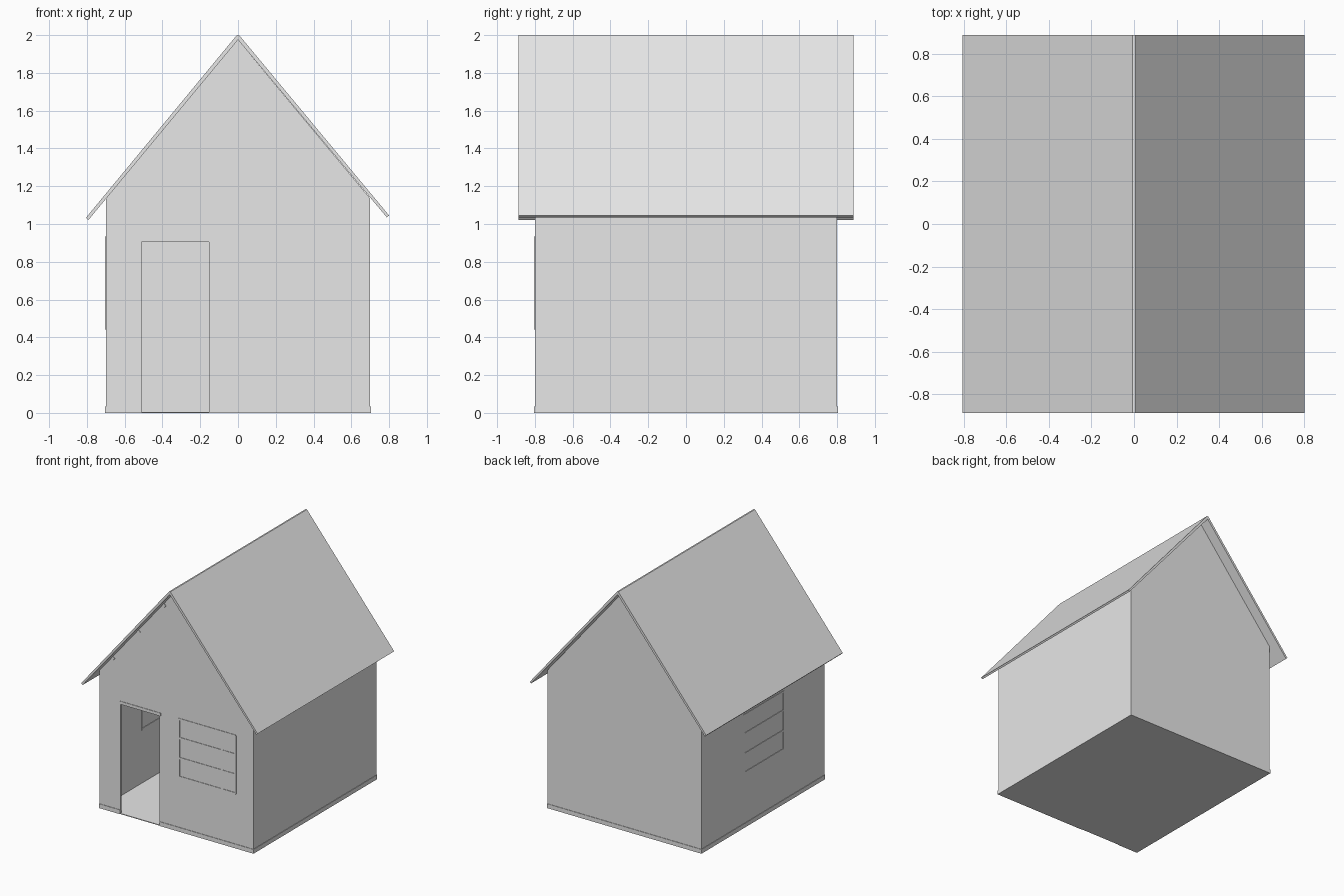
import bpy, bmesh
from mathutils import Vector

cube = bpy.data.objects.get("Cube")
if cube:
    bpy.data.objects.remove(cube, do_unlink=True)

grey = bpy.data.materials.new("plain_grey")
grey.use_nodes = True
grey.diffuse_color = (0.8, 0.8, 0.8, 1)
grey.node_tree.nodes["Principled BSDF"].inputs["Base Color"].default_value = (0.8, 0.8, 0.8, 1)


def finish(name, bm):
    bmesh.ops.recalc_face_normals(bm, faces=bm.faces)
    mesh = bpy.data.meshes.new(name)
    bm.to_mesh(mesh)
    bm.free()
    mesh.materials.append(grey)
    obj = bpy.data.objects.new(name, mesh)
    bpy.context.collection.objects.link(obj)
    return obj


def extrude_y(name, profile, y0, y1):
    """Extrude an x-z outline from y0 to y1."""
    bm = bmesh.new()
    face = bm.faces.new([bm.verts.new((x, y0, z)) for x, z in profile])
    new = bmesh.ops.extrude_face_region(bm, geom=[face])["geom"]
    verts = [v for v in new if isinstance(v, bmesh.types.BMVert)]
    bmesh.ops.translate(bm, verts=verts, vec=(0, y1 - y0, 0))
    return finish(name, bm)


def box(name, low, high):
    bm = bmesh.new()
    bmesh.ops.create_cube(bm, size=1)
    low, high = Vector(low), Vector(high)
    for v in bm.verts:
        v.co = (low + high) / 2 + v.co * (high - low)
    return finish(name, bm)


W, D, T = 0.70, 0.80, 0.015       # half width, half depth, wall thickness
EAVE, APEX = 1.135, 1.975
DOOR_L, DOOR_R, DOOR_TOP = -0.51, -0.153, 0.905
PLINTH = 0.035
LIP = 0.004                       # how far trim stands off the walls

# Gable walls, the front one notched for the doorway
gable = [(W, 0), (W, EAVE), (0, APEX), (-W, EAVE), (-W, 0)]
doorway = [(DOOR_L, 0), (DOOR_L, DOOR_TOP), (DOOR_R, DOOR_TOP), (DOOR_R, 0)]
extrude_y("front_wall", gable + doorway, -D, -D + T)
extrude_y("back_wall", gable, D - T, D)

# Side walls and floor
for side, name in ((-1, "right_wall"), (1, "left_wall")):
    xs = sorted((side * W, side * (W - T)))
    box(name, (xs[0], -D + T, 0), (xs[1], D - T, EAVE))
box("floor", (-W + T, -D, 0), (W - T, D - T, 0.006))

# Low plinth around the base, open at the doorway
box("plinth_front_a", (-W - LIP, -D - LIP, 0), (DOOR_L, -D, PLINTH))
box("plinth_front_b", (DOOR_R, -D - LIP, 0), (W + LIP, -D, PLINTH))
box("plinth_back", (-W - LIP, D, 0), (W + LIP, D + LIP, PLINTH))
box("plinth_left", (W, -D, 0), (W + LIP, D, PLINTH))
box("plinth_right", (-W - LIP, -D, 0), (-W, D, PLINTH))

# Door lintel trim
box("door_lintel", (DOOR_L - 0.01, -D - LIP, DOOR_TOP), (DOOR_R + 0.01, -D, 0.93))

# Window bars, standing just proud of the walls
BAR = 0.015
rows = [0.45, 0.605, 0.77, 0.925]
for z in rows:
    box("front_window_rail", (0.015, -D - LIP, z - BAR / 2), (0.54, -D, z + BAR / 2))
    box("side_window_rail", (-W - LIP, -0.275, z - BAR / 2),
        (-W + T + LIP, 0.255, z + BAR / 2))
for x in (0.015, 0.405, 0.53):
    box("front_window_stile", (x, -D - LIP, rows[0]), (x + BAR, -D, rows[-1]))
for y in (-0.275, 0.24):
    box("side_window_stile", (-W - LIP, y, rows[0]),
        (-W + T + LIP, y + BAR, rows[-1]))

# Roof slabs
extrude_y("right_roof", [(0.006, 2), (-0.006, 2), (-0.805, 1.033), (-0.793, 1.02), (0, APEX)], -0.888, 0.888)
extrude_y("left_roof", [(0, 1.999), (0.006, 2), (0.8, 1.045), (0.788, 1.035), (0, APEX)], -0.888, 0.888)

# Purlins tucked under each slope
down = Vector((1, -1.2)).normalized()
into = Vector((-down.y, down.x)) * -1
for side in (-1, 1):
    for x in (0.12, 0.352, 0.585):
        top = Vector((x, APEX - 1.2 * x))
        s = 0.012
        corners = [top - down * s, top + down * s,
                   top + down * s + into * 0.024, top - down * s + into * 0.024]
        extrude_y("purlin", [(side * c.x, c.y) for c in corners], -D - 0.005, D - T)
